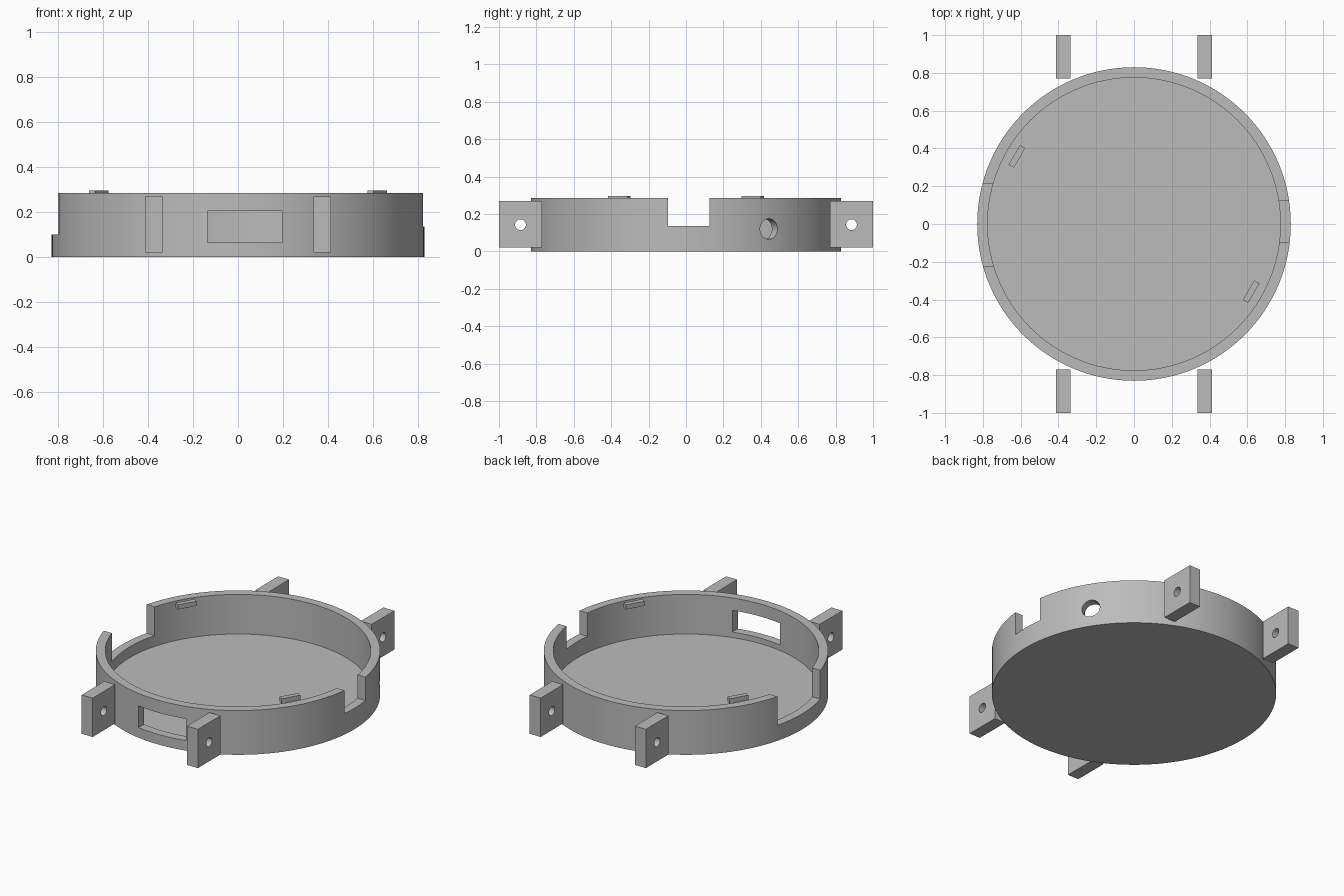
import bpy
from math import radians, cos, sin, pi

if "Cube" in bpy.data.objects:
    bpy.data.objects.remove(bpy.data.objects["Cube"], do_unlink=True)

R_OUT, R_IN, HEIGHT, FLOOR = 0.83, 0.775, 0.285, 0.03

grey = bpy.data.materials.new("plain grey")
grey.use_nodes = True
COLOUR = (0.5, 0.5, 0.5, 1)
grey.diffuse_color = COLOUR
grey.node_tree.nodes["Principled BSDF"].inputs["Base Color"].default_value = COLOUR


def finish(name):
    obj = bpy.context.object
    obj.name = name
    obj.data.materials.append(grey)
    return obj


def box(name, x, y, z, turn=0):
    """Box from (low, high) ranges, optionally turned about its upright axis."""
    ranges = (x, y, z)
    bpy.ops.mesh.primitive_cube_add(size=1, location=[(a + b) / 2 for a, b in ranges],
                                    rotation=(0, 0, turn))
    obj = finish(name)
    obj.scale = [b - a for a, b in ranges]
    bpy.ops.object.transform_apply(location=False, rotation=False, scale=True)
    return obj


def cylinder(name, radius, depth, location, rotation=(0, 0, 0), sides=32):
    bpy.ops.mesh.primitive_cylinder_add(vertices=sides, radius=radius, depth=depth,
                                        location=location, rotation=rotation)
    return finish(name)


def cut(target, *cutters):
    for cutter in cutters:
        mod = target.modifiers.new("cut", 'BOOLEAN')
        mod.operation, mod.solver, mod.object = 'DIFFERENCE', 'EXACT', cutter
        bpy.context.view_layer.objects.active = target
        bpy.ops.object.modifier_apply(modifier=mod.name)
        bpy.data.objects.remove(cutter, do_unlink=True)
    bpy.ops.object.select_all(action='DESELECT')
    target.select_set(True)
    bpy.context.view_layer.objects.active = target
    bpy.ops.object.shade_smooth_by_angle(angle=radians(30))


# Round tray with a hollow, two rim notches, a front window and a cable hole
tray = cylinder("round_tray", R_OUT, HEIGHT, (0, 0, HEIGHT / 2), sides=128)
hole_angle = radians(32.3)
cut(tray,
    cylinder("hollow", R_IN, HEIGHT, (0, 0, FLOOR + HEIGHT / 2), sides=128),
    box("right_notch", (-1, -0.6), (-0.225, 0.215), (0.1, 0.5)),
    box("left_notch", (0.6, 1), (-0.095, 0.125), (0.135, 0.5)),
    box("front_window", (-0.135, 0.195), (-1, -0.6), (0.065, 0.205)),
    cylinder("cable_hole", 0.055, 0.3,
             (0.8 * cos(hole_angle), 0.8 * sin(hole_angle), 0.12),
             (0, pi / 2, hole_angle)))

# Four drilled mounting lugs
for end, sy in (("front", -1), ("back", 1)):
    for side, sx in (("right", -1), ("left", 1)):
        x, y = sx * 0.375, sy * 0.885
        lug = box(f"{end}_{side}_lug", (x - 0.039, x + 0.039), (y - 0.115, y + 0.115),
                  (0.02, 0.27))
        cut(lug, cylinder("lug_hole", 0.029, 0.2, (x, y, 0.143), (0, pi / 2, 0)))

# Two small catches just inside the rim, on opposite sides
for name, angle in (("right_catch", radians(150)), ("left_catch", radians(-30))):
    x, y = 0.716 * cos(angle), 0.716 * sin(angle)
    box(name, (x - 0.016, x + 0.016), (y - 0.06, y + 0.06), (0.265, 0.295), angle)
